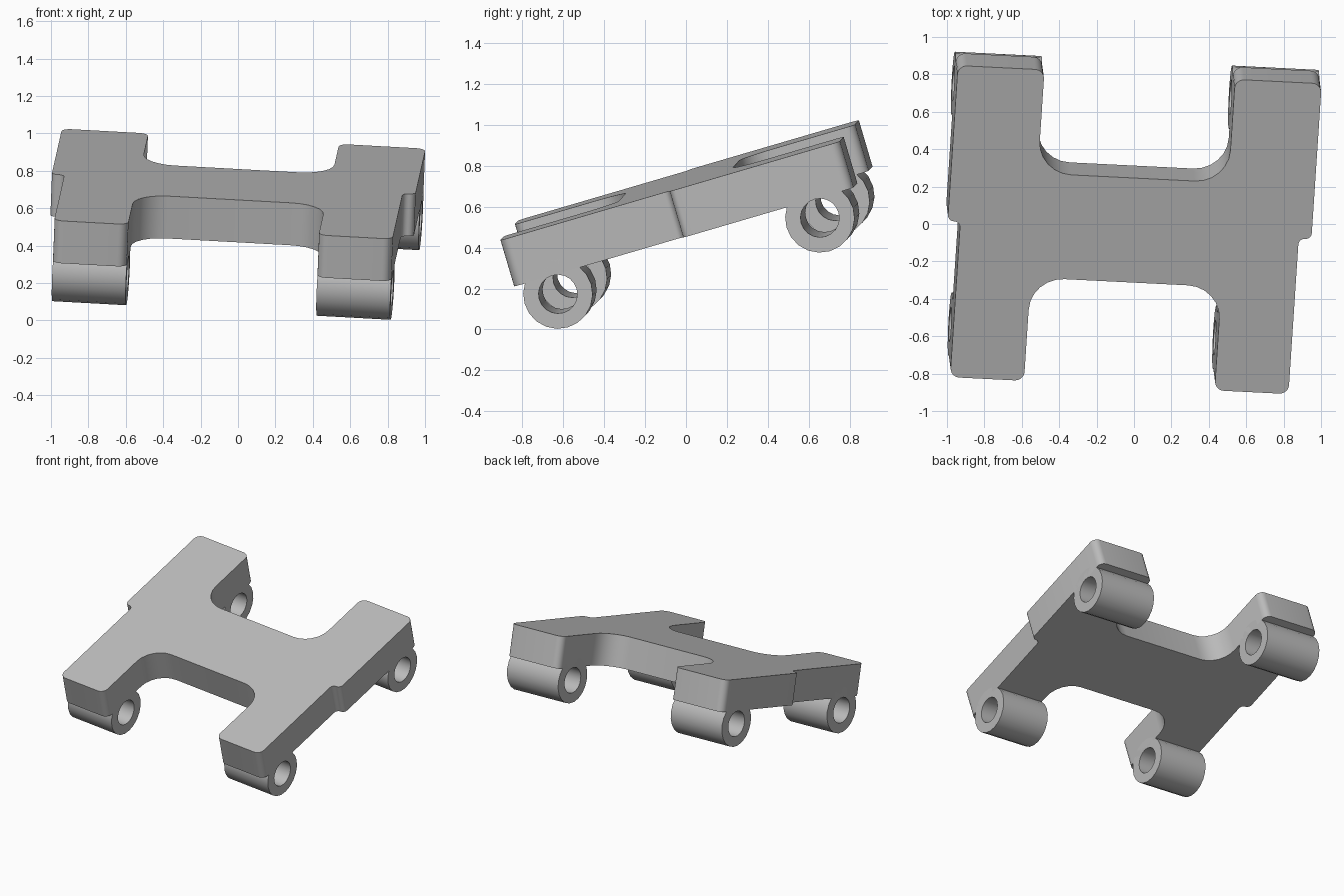
import bpy
import bmesh
import math
from mathutils import Matrix, Vector

if "Cube" in bpy.data.objects:
    bpy.data.objects.remove(bpy.data.objects["Cube"])

# Single grey finish
grey = bpy.data.materials.new("plain_grey")
grey.use_nodes = True
colour = (0.5, 0.5, 0.5, 1)
grey.diffuse_color = colour
grey.node_tree.nodes["Principled BSDF"].inputs["Base Color"].default_value = colour

# Tilted frame shared by every part
axis_x = Vector((1, -0.05, -0.055)).normalized()
axis_z = axis_x.cross(Vector((0.065, 1, 0.293))).normalized()
axis_y = axis_z.cross(axis_x)
tilt = Matrix((axis_x, axis_y, axis_z)).transposed().to_4x4()
frame = tilt @ Matrix.Translation((-0.062, 0.1715, 0))

# Main dimensions
BOTTOM, TOP = 0.47, 0.706
HALF_LENGTH, INNER = 0.868, 0.511
FRONT_OUTER, BACK_OUTER = 0.907, 0.975
BAR = 0.291
PIVOT_Y, PIVOT_Z = 0.67, 0.375
RADIUS, BORE, SIDES = 0.17, 0.095, 20


def finish(bm, name):
    bmesh.ops.recalc_face_normals(bm, faces=bm.faces)
    mesh = bpy.data.meshes.new(name)
    bm.to_mesh(mesh)
    bm.free()
    mesh.transform(frame)
    mesh.materials.append(grey)
    obj = bpy.data.objects.new(name, mesh)
    bpy.context.collection.objects.link(obj)
    bpy.ops.object.select_all(action="DESELECT")
    obj.select_set(True)
    bpy.context.view_layer.objects.active = obj
    bpy.ops.object.shade_smooth_by_angle(angle=math.radians(30))
    return obj


def fillet(corners, steps=6):
    """Round every right-angled corner of a closed outline."""
    points = []
    for i, (x, y, r) in enumerate(corners):
        p = Vector((x, y))
        a = (Vector(corners[i - 1][:2]) - p).normalized()
        b = (Vector(corners[(i + 1) % len(corners)][:2]) - p).normalized()
        centre = p + (a + b) * r
        for k in range(steps + 1):
            t = k / steps * math.pi / 2
            points.append(centre - (b * math.cos(t) + a * math.sin(t)) * r)
    return points


# H-shaped plate, wider at the back, with rounded corners
half = [
    (INNER, -BAR, 0.18), (INNER, -HALF_LENGTH, 0.05),
    (FRONT_OUTER, -HALF_LENGTH, 0.05), (FRONT_OUTER, 0, 0.033),
    (BACK_OUTER, 0, 0.033), (BACK_OUTER, HALF_LENGTH, 0.05),
    (INNER, HALF_LENGTH, 0.05), (INNER, BAR, 0.18),
]
outline = fillet(half + [(-x, y, r) for x, y, r in reversed(half)])
bm = bmesh.new()
base = bm.faces.new([bm.verts.new((p.x, p.y, BOTTOM)) for p in outline])
raised = bmesh.ops.extrude_face_region(bm, geom=[base])["geom"]
bmesh.ops.translate(bm, vec=(0, 0, TOP - BOTTOM),
                    verts=[v for v in raised if isinstance(v, bmesh.types.BMVert)])
finish(bm, "plate")


# Pivot tubes under the end of each arm
def pivot_tube(name, x0, x1, y):
    bm = bmesh.new()
    loops = []
    for x, r in ((x0, RADIUS), (x1, RADIUS), (x1, BORE), (x0, BORE)):
        angles = [math.tau * i / SIDES for i in range(SIDES)]
        loops.append([bm.verts.new((x, y + r * math.cos(t), PIVOT_Z + r * math.sin(t)))
                      for t in angles])
    for a, b in zip(loops, loops[1:] + loops[:1]):
        for i in range(SIDES):
            j = (i + 1) % SIDES
            bm.faces.new((a[i], a[j], b[j], b[i]))
    finish(bm, name)


for side, s in (("left", 1), ("right", -1)):
    pivot_tube("front_" + side + "_pivot_tube", s * INNER, s * FRONT_OUTER, -PIVOT_Y)
    pivot_tube("back_" + side + "_pivot_tube", s * INNER, s * BACK_OUTER, PIVOT_Y)
